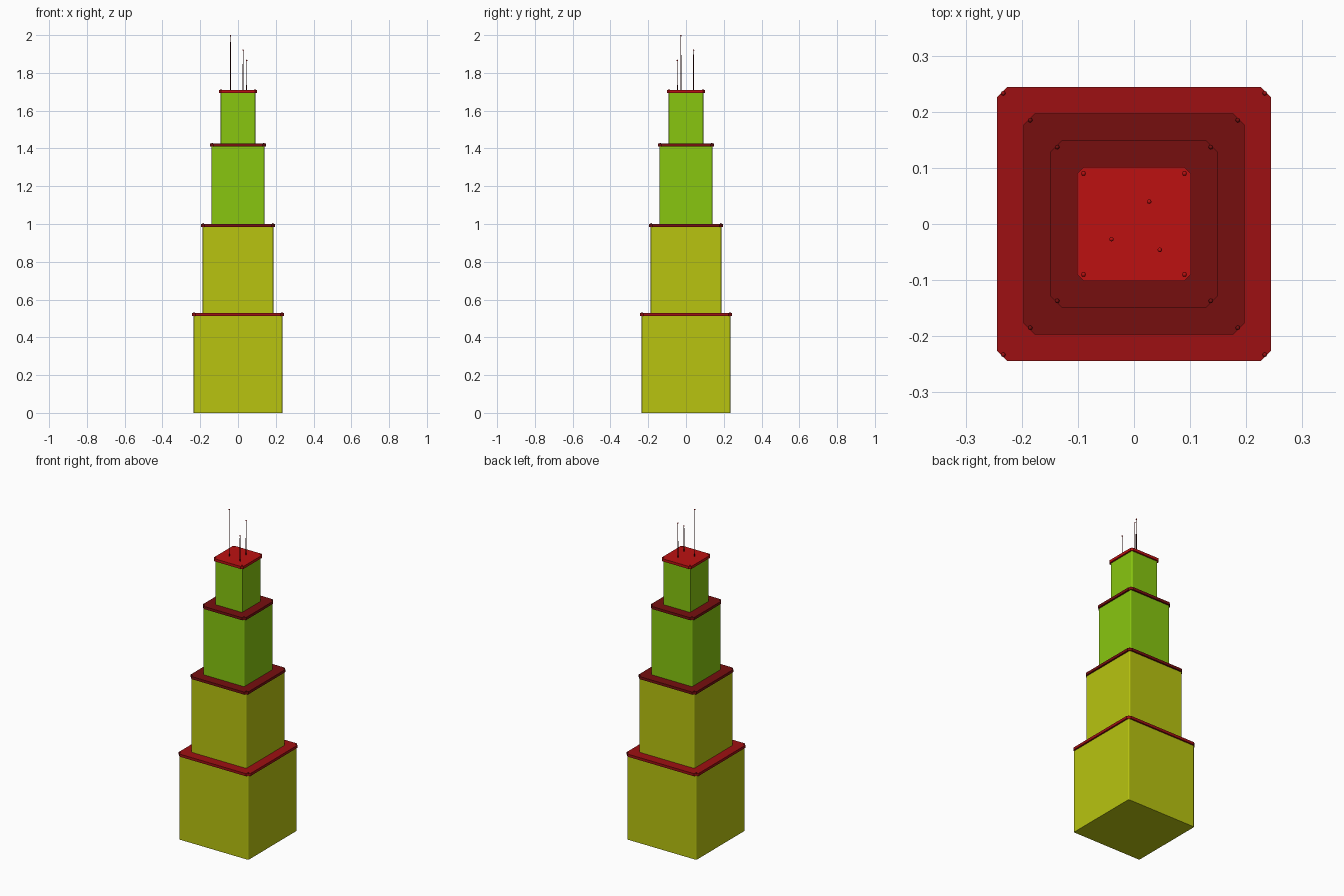
import bpy
import bmesh
from mathutils import Matrix

cube = bpy.data.objects.get("Cube")
if cube:
    bpy.data.objects.remove(cube, do_unlink=True)


def material(name, srgb):
    # Convert 8-bit display colour to linear
    lin = [(c / 255 / 12.92 if c <= 10 else ((c / 255 + 0.055) / 1.055) ** 2.4) for c in srgb]
    m = bpy.data.materials.new(name)
    m.use_nodes = True
    m.diffuse_color = (*lin, 1)
    m.node_tree.nodes["Principled BSDF"].inputs["Base Color"].default_value = (*lin, 1)
    return m


OLIVE = material("yellow green wall", (184, 196, 16))
GREEN = material("leaf green wall", (136, 198, 16))
RED = material("bright red roof", (188, 17, 17))
MID_RED = material("red ledge", (158, 16, 18))
DARK_RED = material("dark red ledge", (118, 15, 15))
MAST = material("dark mast", (70, 12, 12))


def finish(name, bm, mat):
    bmesh.ops.recalc_face_normals(bm, faces=bm.faces)
    mesh = bpy.data.meshes.new(name)
    bm.to_mesh(mesh)
    bm.free()
    mesh.materials.append(mat)
    obj = bpy.data.objects.new(name, mesh)
    bpy.context.collection.objects.link(obj)
    return obj


def block(name, half, z0, z1, cut, segments, mat):
    # Square block with its upright corners cut or rounded
    bm = bmesh.new()
    size = Matrix.Diagonal((2 * half, 2 * half, z1 - z0, 1))
    bmesh.ops.create_cube(bm, size=1, matrix=Matrix.Translation((0, 0, (z0 + z1) / 2)) @ size)
    upright = [e for e in bm.edges if abs(e.verts[0].co.z - e.verts[1].co.z) > 1e-5]
    bmesh.ops.bevel(bm, geom=upright, offset=cut, segments=segments, profile=0.5, affect="EDGES")
    return finish(name, bm, mat)


def ball(bm, x, y, z, r):
    bmesh.ops.create_uvsphere(bm, u_segments=10, v_segments=6, radius=r,
                              matrix=Matrix.Translation((x, y, z)))


# Stacked tiers: label, wall half width, base, top, wall and ledge materials
tiers = [
    ("base", 0.235, 0.0, 0.53, OLIVE, MID_RED),
    ("lower", 0.187, 0.53, 1.0, OLIVE, DARK_RED),
    ("upper", 0.139, 1.0, 1.425, GREEN, DARK_RED),
    ("top", 0.092, 1.425, 1.71, GREEN, RED),
]
LEDGE = 0.016
for label, half, z0, z1, wall_mat, ledge_mat in tiers:
    block(label + "_wall", half, z0, z1 - LEDGE / 2, 0.006, 3, wall_mat)
    chamfer = 0.012 if label == "top" else 0.019
    block(label + "_ledge", half + 0.0095, z1 - LEDGE, z1, chamfer, 1, ledge_mat)
    # Small studs on the ledge corners
    bm = bmesh.new()
    for sx in (-1, 1):
        for sy in (-1, 1):
            ball(bm, sx * (half - 0.002), sy * (half - 0.002), z1 + 0.001, 0.004)
    finish(label + "_corner_studs", bm, ledge_mat)

# Roof masts with round tips
roof = tiers[-1][3]
for label, x, y, tip in (("tall", -0.04, -0.027, 2.0),
                         ("middle", 0.027, 0.04, 1.925),
                         ("short", 0.046, -0.046, 1.87)):
    bm = bmesh.new()
    bmesh.ops.create_cone(bm, cap_ends=True, segments=8, radius1=0.0025, radius2=0.0015,
                          depth=tip - roof,
                          matrix=Matrix.Translation((x, y, (tip + roof) / 2 - 0.002)))
    finish(label + "_mast", bm, MAST)
    bm = bmesh.new()
    ball(bm, x, y, tip - 0.004, 0.004)
    finish(label + "_mast_tip", bm, RED)
